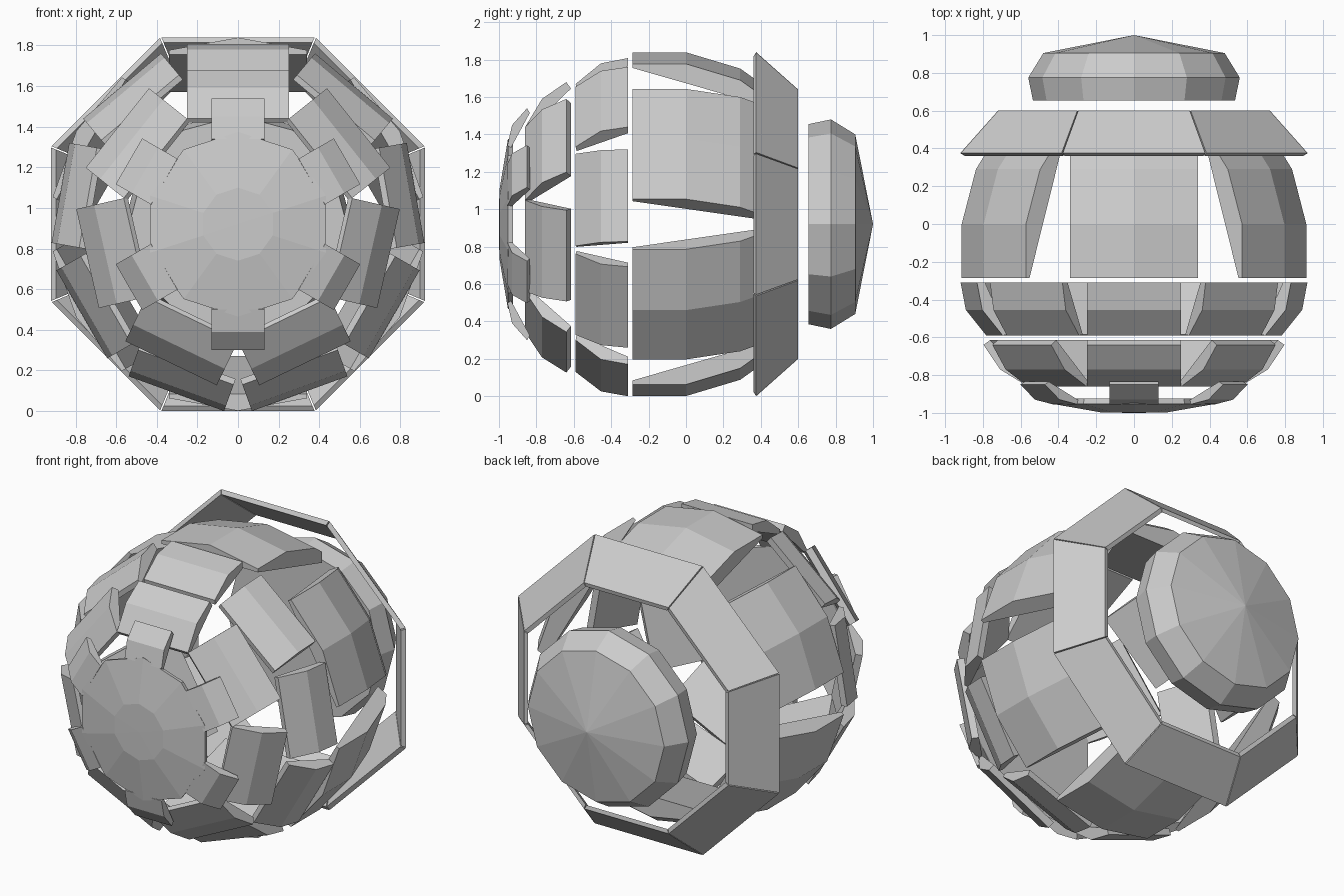
import bpy, bmesh
from math import sin, cos, tan, pi, radians

if "Cube" in bpy.data.objects:
    bpy.data.objects.remove(bpy.data.objects["Cube"])

CZ = 0.92  # height of the shell's y axis


def finish(name, bm):
    bmesh.ops.recalc_face_normals(bm, faces=bm.faces)
    me = bpy.data.meshes.new(name)
    bm.to_mesh(me)
    bm.free()
    ob = bpy.data.objects.new(name, me)
    bpy.context.collection.objects.link(ob)
    return ob


def panel_ring(name, count, start, outer, inner, half=None, bulge=0.0):
    """Ring of plates; profiles are (y, radius) points, half=None gives mitred plates."""
    bm = bmesh.new()
    prof = [(y, r, bulge) for y, r in outer] + [(y, r, 0) for y, r in reversed(inner)]
    sides = (-1, 0, 1) if bulge else (-1, 1)
    for k in range(count):
        a = radians(start) + 2 * pi * k / count
        cols = []
        for s in sides:
            col = []
            for y, r, b in prof:
                t = s * (half if half else r * tan(pi / count) * 0.99)
                if s == 0:
                    r += b
                col.append(bm.verts.new((r * cos(a) - t * sin(a), y,
                                         CZ + r * sin(a) + t * cos(a))))
            cols.append(col)
        bm.faces.new(cols[0])
        bm.faces.new(cols[-1])
        n = len(prof)
        for c, d in zip(cols, cols[1:]):
            for i in range(n):
                j = (i + 1) % n
                bm.faces.new((c[i], c[j], d[j], d[i]))
    return finish(name, bm)


def cap(name, sides, tip_y, rings):
    """Faceted cap: a tip point followed by (y, radius) rings, closed at the end."""
    bm = bmesh.new()
    tip = bm.verts.new((0, tip_y, CZ))
    loops = [[bm.verts.new((r * cos(pi / 2 + 2 * pi * i / sides), y,
                            CZ + r * sin(pi / 2 + 2 * pi * i / sides)))
              for i in range(sides)] for y, r in rings]
    for i in range(sides):
        j = (i + 1) % sides
        bm.faces.new((tip, loops[0][i], loops[0][j]))
        for p, q in zip(loops, loops[1:]):
            bm.faces.new((p[i], p[j], q[j], q[i]))
    bm.faces.new(loops[-1])
    return finish(name, bm)


# Front cap with six small tabs
cap("front_cap", 10, -1.0, [(-0.998, 0.18), (-0.952, 0.455), (-0.925, 0.45)])
panel_ring("front_tabs", 6, 90,
           [(-0.955, 0.42), (-0.93, 0.53), (-0.85, 0.62)],
           [(-0.935, 0.41), (-0.835, 0.595)], half=0.13)

# Two rings of flat-sided plates
panel_ring("front_plates", 7, 90,
           [(-0.86, 0.52), (-0.77, 0.67), (-0.64, 0.76)],
           [(-0.845, 0.50), (-0.615, 0.725)], half=0.25)
panel_ring("shoulder_plates", 9, 90,
           [(-0.59, 0.75), (-0.455, 0.86), (-0.31, 0.888)],
           [(-0.585, 0.72), (-0.31, 0.845)], half=0.25)

# Large bowed plates around the middle
panel_ring("middle_plates", 6, 90,
           [(-0.285, 0.857), (0.0, 0.857), (0.29, 0.77), (0.36, 0.72)],
           [(-0.285, 0.835), (0.36, 0.65)], half=0.34, bulge=0.062)

# Octagonal flared collar
panel_ring("rear_collar", 8, 90,
           [(0.375, 0.92), (0.60, 0.72)],
           [(0.36, 0.895), (0.595, 0.695)])

# Rear cap
cap("rear_cap", 12, 1.0, [(0.905, 0.48), (0.775, 0.56), (0.655, 0.535)])
